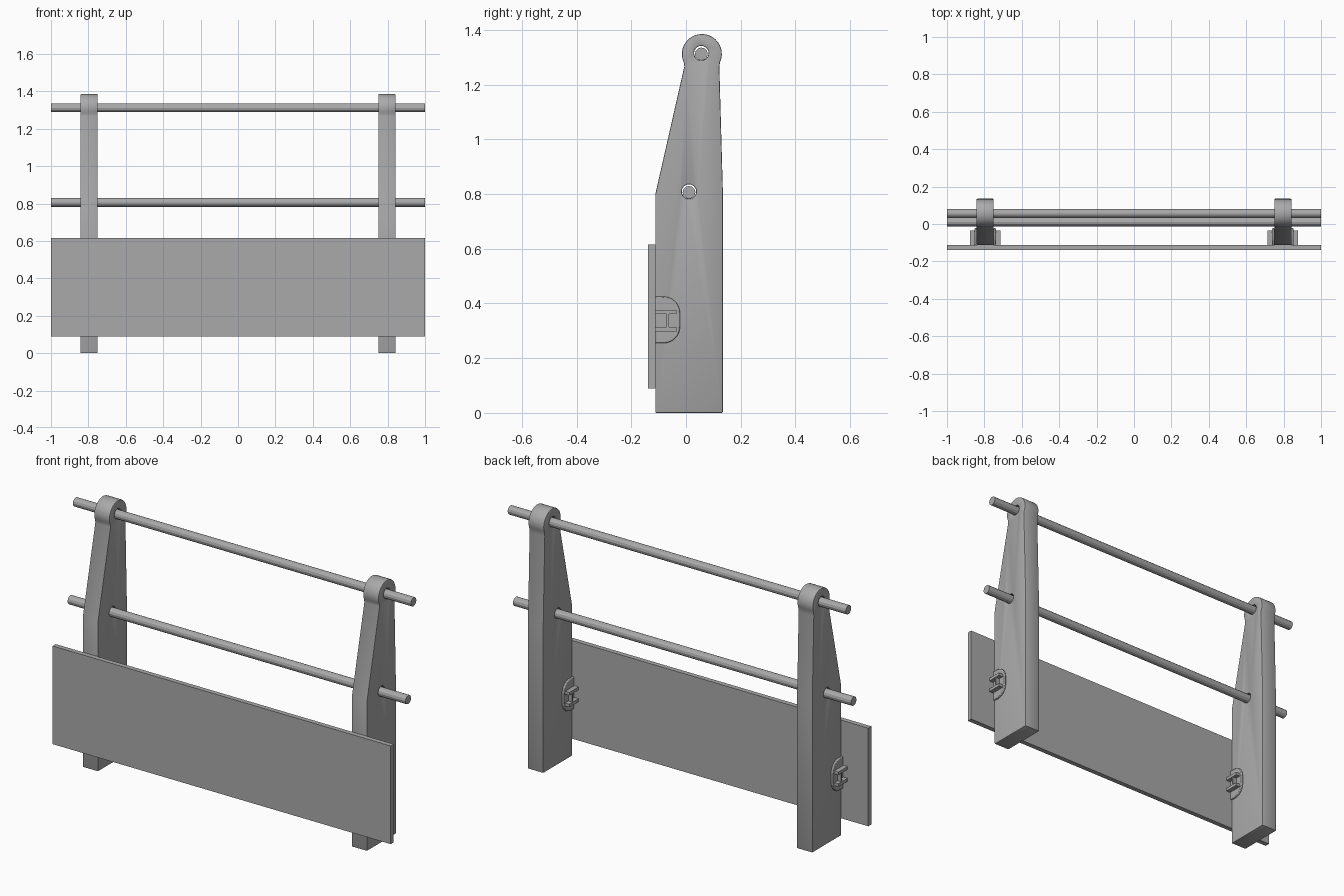
import bpy, bmesh, math
from mathutils import Matrix

cube = bpy.data.objects.get("Cube")
if cube:
    bpy.data.objects.remove(cube, do_unlink=True)

GREY = (0.4, 0.4, 0.4, 1)
mat = bpy.data.materials.new("grey metal")
mat.use_nodes = True
mat.diffuse_color = GREY
mat.node_tree.nodes["Principled BSDF"].inputs["Base Color"].default_value = GREY


def finish(name, bm):
    bmesh.ops.recalc_face_normals(bm, faces=bm.faces)
    mesh = bpy.data.meshes.new(name)
    bm.to_mesh(mesh)
    bm.free()
    mesh.materials.append(mat)
    ob = bpy.data.objects.new(name, mesh)
    bpy.context.collection.objects.link(ob)
    return ob


def smooth(ob):
    bpy.ops.object.select_all(action="DESELECT")
    ob.select_set(True)
    bpy.context.view_layer.objects.active = ob
    bpy.ops.object.shade_smooth_by_angle(angle=math.radians(25))


def add_box(bm, x, y, z):
    size = [b - a for a, b in (x, y, z)]
    centre = [(a + b) / 2 for a, b in (x, y, z)]
    bmesh.ops.create_cube(bm, size=1, matrix=Matrix.Translation(centre) @ Matrix.Diagonal((*size, 1)))


def add_prism(bm, outline, x0, x1):
    """Extrude a side (y, z) outline along x."""
    face = bm.faces.new([bm.verts.new((x0, y, z)) for y, z in outline])
    ext = bmesh.ops.extrude_face_region(bm, geom=[face])["geom"]
    moved = [v for v in ext if isinstance(v, bmesh.types.BMVert)]
    bmesh.ops.translate(bm, verts=moved, vec=(x1 - x0, 0, 0))


def arc(cy, cz, r, start, end, n):
    angles = [math.radians(start + (end - start) * i / n) for i in range(n + 1)]
    return [(cy + r * math.cos(a), cz + r * math.sin(a)) for a in angles]


def rod(name, x, half, y, z, r, sides):
    bm = bmesh.new()
    bmesh.ops.create_cone(bm, cap_ends=True, segments=sides, radius1=r, radius2=r, depth=2 * half,
                          matrix=Matrix.Translation((x, y, z)) @ Matrix.Rotation(math.pi / 2, 4, "Y"))
    return finish(name, bm)


POST_X, HALF = 0.796, 0.046
RAILS = {"upper": (0.056, 1.312), "lower": (0.011, 0.806)}

# Rails resting in slightly larger holes
for label, (y, z) in RAILS.items():
    smooth(rod(label + "_rail", 0, 1, y, z, 0.0235, 12))

# Front board
bm = bmesh.new()
add_box(bm, (-1, 1), (-0.138, -0.112), (0.09, 0.615))
finish("front_board", bm)

# Tapered posts with rounded heads
head = arc(0.058, 1.312, 0.073, -36, 216, 24)
post_outline = [(-0.112, 0), (0.135, 0), (0.135, 0.8), (0.122, 1.262)] + head[1:-1] + [(-0.006, 1.267), (-0.112, 0.8)]
for side, sign in (("left", 1), ("right", -1)):
    x = sign * POST_X
    bm = bmesh.new()
    add_prism(bm, post_outline, x - HALF, x + HALF)
    post = finish(side + "_post", bm)
    for label, (y, z) in RAILS.items():
        cutter = rod(f"{side}_{label}_hole_cutter", x, 0.1, y, z + 0.003, 0.0265, 24)
        cutter.hide_render = True
        cutter.hide_set(True)
        hole = post.modifiers.new(label + " hole", "BOOLEAN")
        hole.operation, hole.object, hole.solver = "DIFFERENCE", cutter, "EXACT"
    bevel = post.modifiers.new("edge", "BEVEL")
    bevel.width, bevel.segments, bevel.limit_method = 0.004, 2, "ANGLE"
    bevel.angle_limit = math.radians(60)
    # Apply the cuts so that no helper objects remain
    bpy.context.view_layer.update()
    cut = bpy.data.meshes.new_from_object(post.evaluated_get(bpy.context.evaluated_depsgraph_get()))
    post.modifiers.clear()
    post.data = cut
    for ob in [o for o in bpy.data.objects if "cutter" in o.name]:
        bpy.data.objects.remove(ob, do_unlink=True)
    smooth(post)

    # Clips on both faces of the post, fixing the board
    plate = arc(-0.082, 0.315, 0.06, -90, 0, 8) + arc(-0.082, 0.365, 0.06, 0, 90, 8)
    plate = [(-0.112, 0.255)] + plate + [(-0.112, 0.425)]
    for where, out in (("outer", sign), ("inner", -sign)):
        face_x = x + out * HALF
        ends = lambda a, b: tuple(sorted((face_x + out * a, face_x + out * b)))
        bm = bmesh.new()
        add_prism(bm, plate, face_x - out * 0.002, face_x + out * 0.011)
        clip_plate = finish(f"{side}_{where}_clip_plate", bm)
        edge = clip_plate.modifiers.new("rounded edge", "BEVEL")
        edge.width, edge.segments, edge.limit_method = 0.004, 2, "ANGLE"
        smooth(clip_plate)
        bm = bmesh.new()
        for z in (0.306, 0.369):
            add_box(bm, ends(0.005, 0.036), (-0.112, -0.034), (z - 0.008, z + 0.008))
        add_box(bm, ends(0.005, 0.032), (-0.072, -0.062), (0.31, 0.365))
        finish(f"{side}_{where}_clip_bars", bm)
